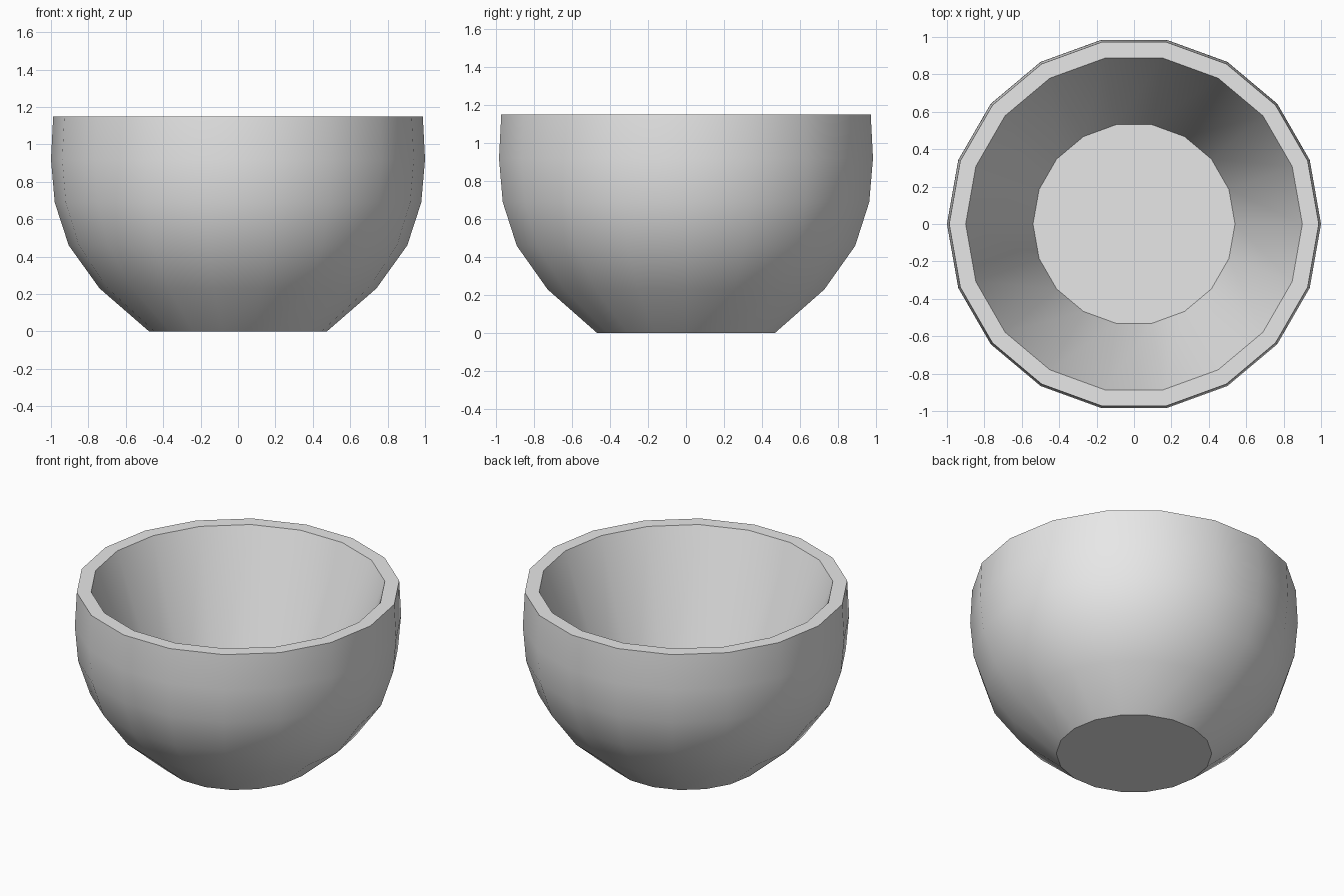
import bpy, bmesh, math

if "Cube" in bpy.data.objects:
    bpy.data.objects.remove(bpy.data.objects["Cube"])

SIDES = 18

# Bowl profile (radius, height): outside from base to rim, then down the inside
profile = [(0.475, 0.0), (0.74, 0.23), (0.905, 0.46), (0.98, 0.69),
           (1.0, 0.92), (0.988, 1.15),
           (0.90, 1.15), (0.54, 0.14)]

# Bowl: rings of the profile joined by quads
bm = bmesh.new()
rings = []
for r, z in profile:
    rings.append([bm.verts.new((r * math.cos(2 * math.pi * i / SIDES),
                                r * math.sin(2 * math.pi * i / SIDES), z))
                  for i in range(SIDES)])
for a, b in zip(rings, rings[1:]):
    for i in range(SIDES):
        j = (i + 1) % SIDES
        bm.faces.new((a[i], a[j], b[j], b[i]))

# Underside and inner floor
bm.faces.new(rings[0][::-1])
bm.faces.new(rings[-1])
bmesh.ops.recalc_face_normals(bm, faces=bm.faces)

mesh = bpy.data.meshes.new("bowl")
bm.to_mesh(mesh)
bm.free()
bowl = bpy.data.objects.new("bowl", mesh)
bpy.context.collection.objects.link(bowl)

# Single pale grey colour
grey = bpy.data.materials.new("pale grey")
grey.diffuse_color = (0.8, 0.8, 0.8, 1)
grey.use_nodes = True
grey.node_tree.nodes["Principled BSDF"].inputs["Base Color"].default_value = grey.diffuse_color
mesh.materials.append(grey)

# Smooth walls, sharp rim and floor
bpy.context.view_layer.objects.active = bowl
bowl.select_set(True)
bpy.ops.object.shade_smooth_by_angle(angle=math.radians(35))
